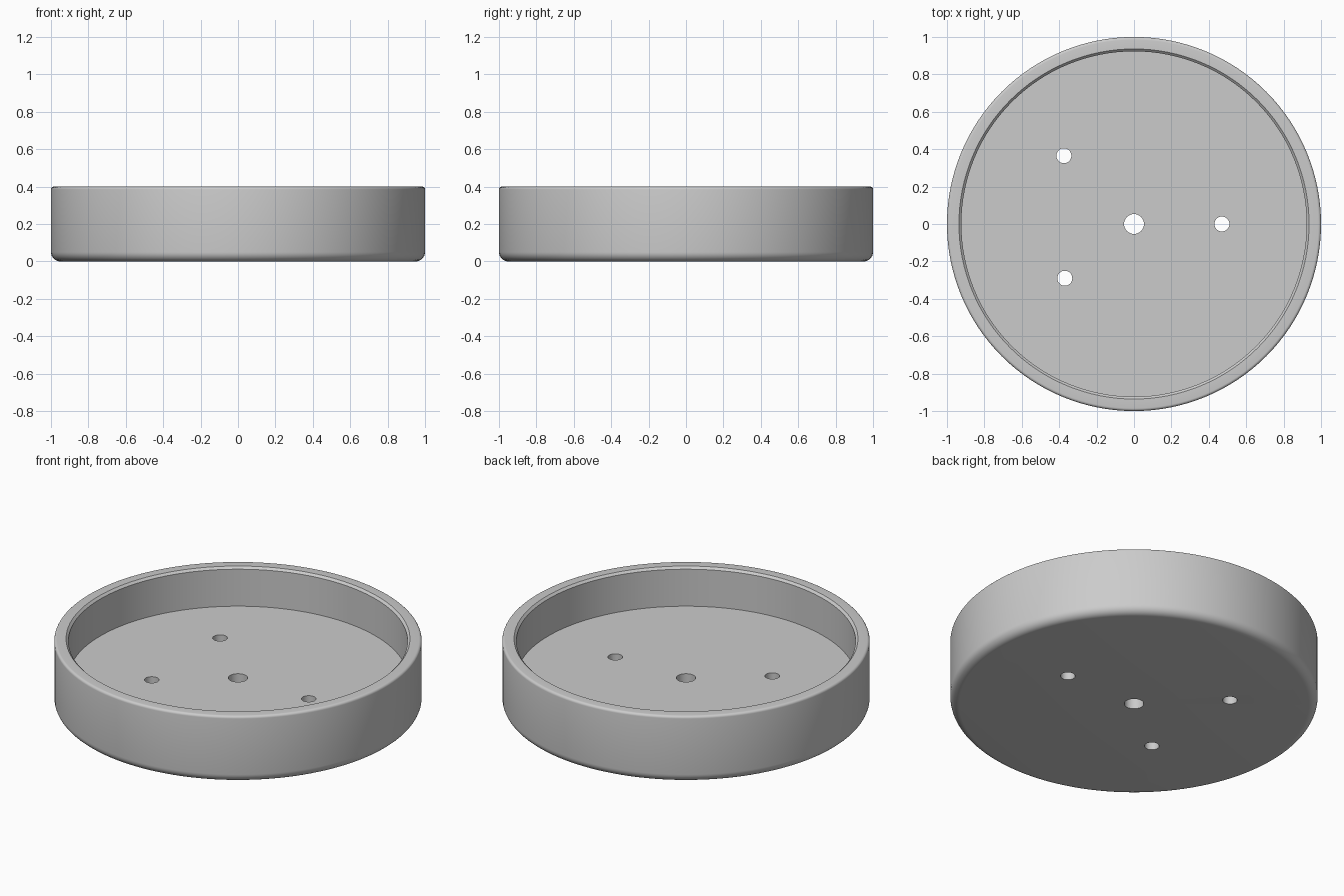
import bpy
import bmesh
from math import radians, sin, cos, pi
from mathutils import Vector

cube = bpy.data.objects.get("Cube")
if cube:
    bpy.data.objects.remove(cube, do_unlink=True)

HEIGHT, FLOOR = 0.4, 0.165
CENTRE_HOLE, SIDE_HOLE = 0.053, 0.04
INNER, CHAMFER = 0.923, 0.013


def material(name, rgb):
    mat = bpy.data.materials.new(name)
    mat.use_nodes = True
    mat.diffuse_color = (*rgb, 1)
    mat.node_tree.nodes["Principled BSDF"].inputs["Base Color"].default_value = (*rgb, 1)
    return mat


def arc(x, z, r, start, end, steps):
    """Points of a rounded corner, angles in degrees."""
    angles = [radians(start + (end - start) * i / steps) for i in range(steps + 1)]
    return [(x + r * cos(a), z + r * sin(a)) for a in angles]


def lathe(name, profile, segments):
    """Closed profile turned once around the z axis."""
    bm = bmesh.new()
    verts = [bm.verts.new((x, 0, z)) for x, z in profile]
    edges = [bm.edges.new((a, b)) for a, b in zip(verts, verts[1:] + verts[:1])]
    bmesh.ops.spin(bm, geom=verts + edges, cent=(0, 0, 0), axis=(0, 0, 1),
                   angle=2 * pi, steps=segments, use_merge=True)
    bmesh.ops.remove_doubles(bm, verts=bm.verts, dist=1e-5)
    bmesh.ops.recalc_face_normals(bm, faces=bm.faces)
    mesh = bpy.data.meshes.new(name)
    bm.to_mesh(mesh)
    bm.free()
    obj = bpy.data.objects.new(name, mesh)
    bpy.context.collection.objects.link(obj)
    return obj


# Round dish: centre hole, rounded base, thin wall, softened and chamfered rim
profile = [(CENTRE_HOLE, FLOOR), (CENTRE_HOLE, 0)]
profile += arc(0.95, 0.05, 0.05, -90, 0, 8)
profile += arc(0.985, HEIGHT - 0.015, 0.015, 0, 90, 5)
profile += [(INNER + CHAMFER, HEIGHT), (INNER, HEIGHT - CHAMFER), (INNER, FLOOR)]
dish = lathe("round_dish", profile, 128)
dish.data.materials.append(material("plain grey", (0.6, 0.6, 0.6)))

# Three smaller holes through the floor
bpy.context.view_layer.objects.active = dish
for x, y in [(0.47, 0), (-0.375, 0.365), (-0.37, -0.29)]:
    bpy.ops.mesh.primitive_cylinder_add(vertices=48, radius=SIDE_HOLE, depth=0.6,
                                        location=Vector((x, y, 0.1)))
    cutter = bpy.context.object
    cutter.name = "hole_cutter"
    cutter.hide_render = True
    cut = dish.modifiers.new("hole", 'BOOLEAN')
    cut.operation = 'DIFFERENCE'
    cut.solver = 'EXACT'
    cut.object = cutter
    bpy.context.view_layer.objects.active = dish
    bpy.ops.object.modifier_apply(modifier=cut.name)
    bpy.data.objects.remove(cutter, do_unlink=True)

# Smooth round walls, crisp edges
bpy.ops.object.select_all(action='DESELECT')
dish.select_set(True)
bpy.context.view_layer.objects.active = dish
bpy.ops.object.shade_smooth_by_angle(angle=radians(30))
